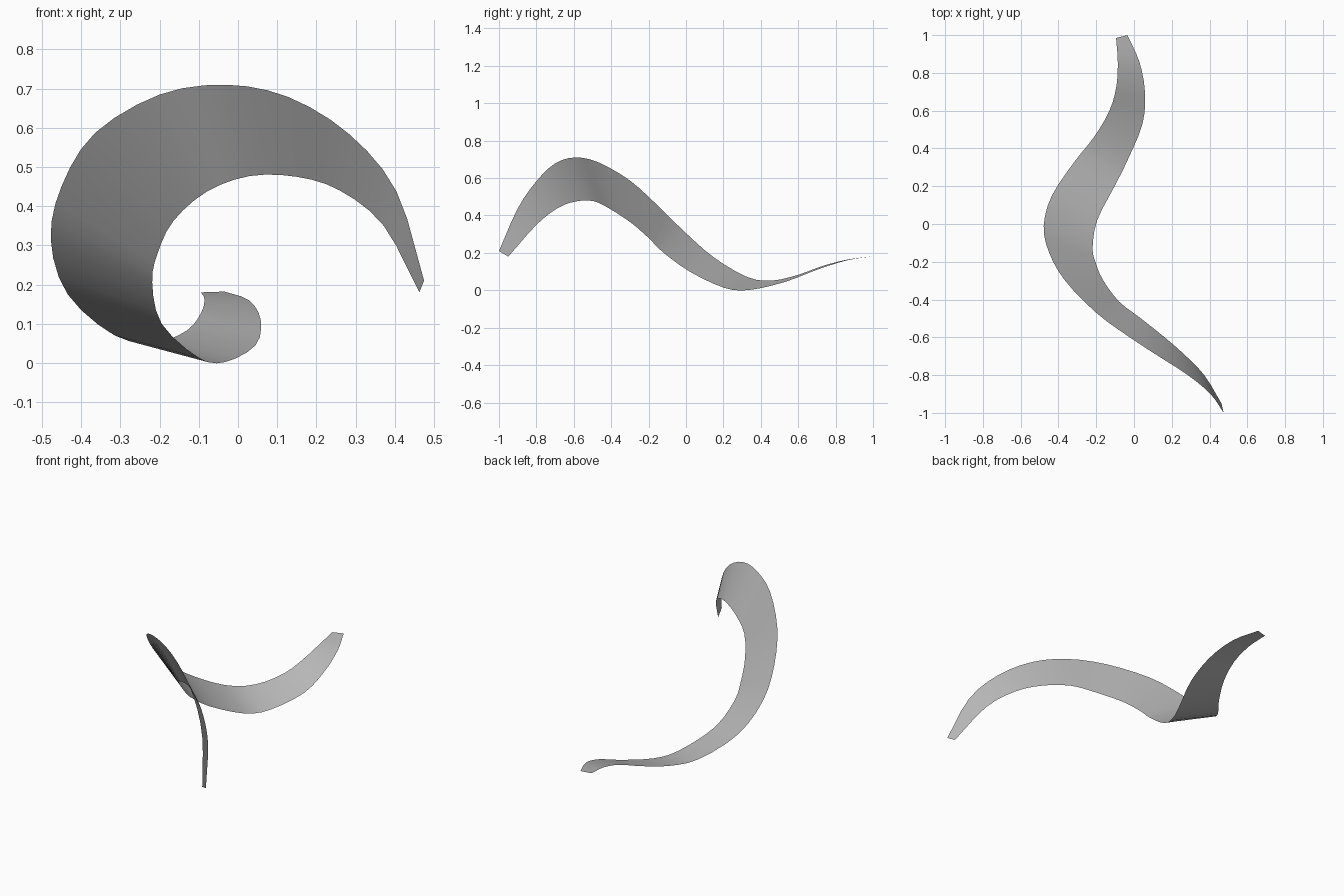
import bpy
import bmesh
import math
from mathutils import Vector

default_cube = bpy.data.objects.get("Cube")
if default_cube:
    bpy.data.objects.remove(default_cube, do_unlink=True)

# Cross-lines of the ribbon: outer edge point, inner edge point
STATIONS = [
    ((.475, -1, .21), (.463, -.95, .18)),
    ((.405, -.9, .437), (.372, -.8, .35)),
    ((.285, -.8, .583), (.26, -.685, .44)),
    ((.13, -.7, .678), (.15, -.59, .475)),
    ((-.03, -.595, .71), (.03, -.495, .477)),
    ((-.2, -.47, .685), (-.08, -.41, .437)),
    ((-.365, -.3, .587), (-.165, -.295, .362)),
    ((-.45, -.15, .452), (-.205, -.2, .28)),
    ((-.478, -.01, .315), (-.219, -.125, .205)),
    ((-.435, .15, .175), (-.195, .02, .1)),
    ((-.315, .33, .07), (-.1, .205, .013)),
    ((-.212, .46, .052), (-.033, .34, .002)),
    ((-.13, .6, .083), (.045, .53, .045)),
    ((-.093, .73, .13), (.058, .7, .11)),
    ((-.086, .86, .164), (.028, .86, .16)),
    ((-.095, .985, .18), (-.035, 1, .182)),
]
STEPS = 3


def smooth_path(points, steps):
    """Pass a flowing curve through all the points."""
    pts = [Vector(p) for p in points]
    pts = [2 * pts[0] - pts[1]] + pts + [2 * pts[-1] - pts[-2]]
    path = []
    for before, start, end, after in zip(pts, pts[1:], pts[2:], pts[3:]):
        leave = (end - before) / 2
        arrive = (after - start) / 2
        for step in range(steps):
            t = step / steps
            ease = t * t * (3 - 2 * t)
            path.append(start.lerp(end, ease)
                        + leave * t * (1 - t) ** 2
                        - arrive * t * t * (1 - t))
    path.append(pts[-2])
    return path


def make_material(name, colour):
    material = bpy.data.materials.new(name)
    material.use_nodes = True
    material.diffuse_color = colour
    shader = material.node_tree.nodes["Principled BSDF"]
    shader.inputs["Base Color"].default_value = colour
    return material


# Ribbon: a thin sheet spanning the two edge curves
outer_edge = smooth_path([s[0] for s in STATIONS], STEPS)
inner_edge = smooth_path([s[1] for s in STATIONS], STEPS)

bm = bmesh.new()
outer_verts = [bm.verts.new(p) for p in outer_edge]
inner_verts = [bm.verts.new(p) for p in inner_edge]
for i in range(len(outer_verts) - 1):
    bm.faces.new((outer_verts[i], inner_verts[i],
                  inner_verts[i + 1], outer_verts[i + 1]))

mesh = bpy.data.meshes.new("curled_ribbon")
bm.to_mesh(mesh)
bm.free()
mesh.materials.append(make_material("light grey", (.5, .5, .5, 1)))

ribbon = bpy.data.objects.new("curled_ribbon", mesh)
bpy.context.collection.objects.link(ribbon)
bpy.context.view_layer.objects.active = ribbon
ribbon.select_set(True)
bpy.ops.object.shade_smooth_by_angle(angle=math.radians(40))
